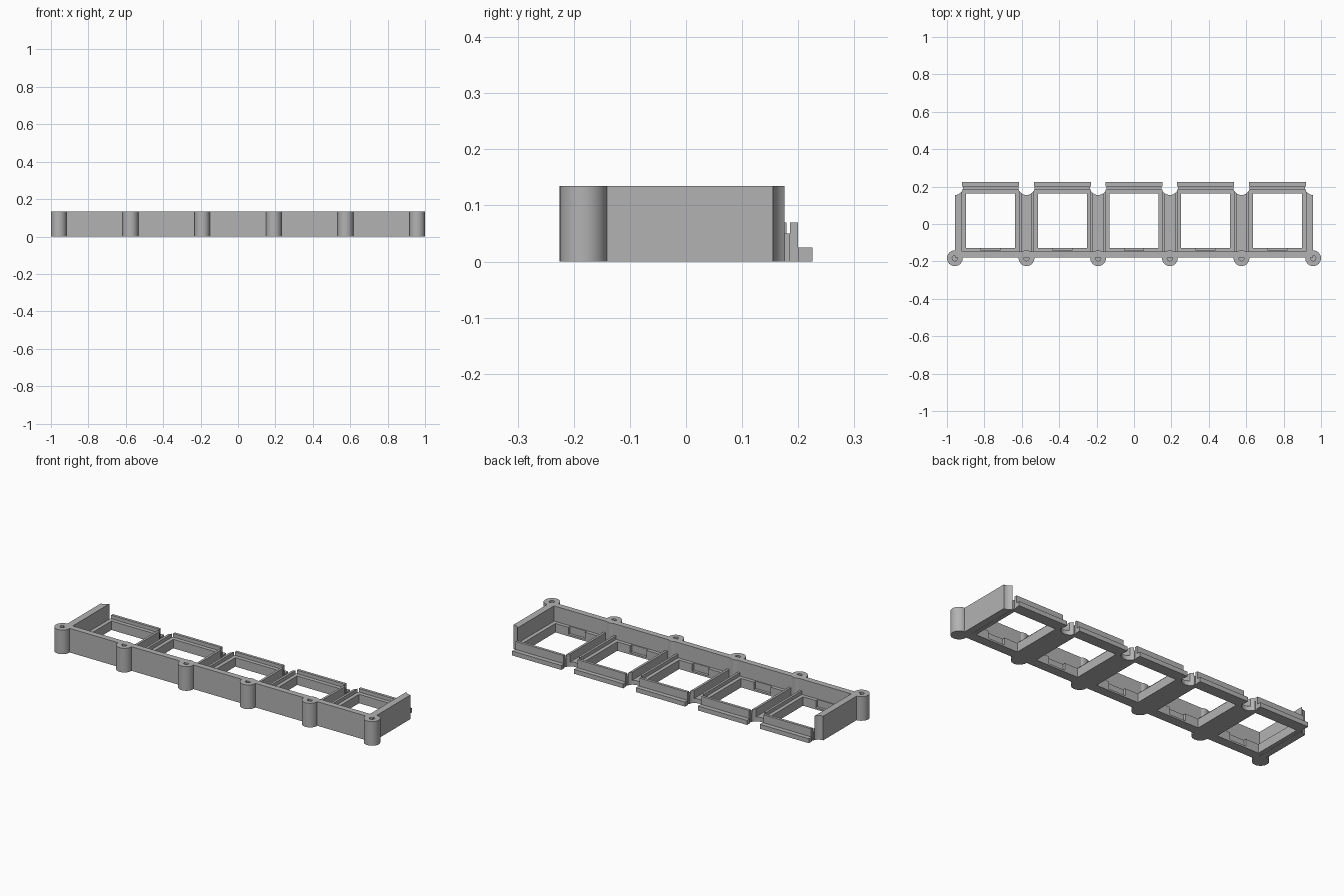
import bpy, bmesh, math

if "Cube" in bpy.data.objects:
    bpy.data.objects.remove(bpy.data.objects["Cube"])

PITCH = 0.3832          # distance between screw posts
HEIGHT = 0.135
POST_Y, POST_R = -0.183, 0.042
SCOOP_Y, SCOOP_R = 0.2, 0.045
POSTS = [(i - 2.5) * PITCH for i in range(6)]
BAYS = [(i - 2) * PITCH for i in range(5)]

grey = bpy.data.materials.new("plain grey")
grey.diffuse_color = (0.45, 0.45, 0.45, 1)
grey.use_nodes = True
grey.node_tree.nodes["Principled BSDF"].inputs["Base Color"].default_value = grey.diffuse_color


def finish(name, bm, smooth=False):
    bmesh.ops.recalc_face_normals(bm, faces=bm.faces[:])
    me = bpy.data.meshes.new(name)
    bm.to_mesh(me)
    bm.free()
    me.materials.append(grey)
    ob = bpy.data.objects.new(name, me)
    bpy.context.collection.objects.link(ob)
    if smooth:
        bpy.context.view_layer.objects.active = ob
        ob.select_set(True)
        bpy.ops.object.shade_smooth_by_angle(angle=math.radians(30))
        ob.select_set(False)
    return ob


def prism(bm, outline, z0, z1):
    face = bm.faces.new([bm.verts.new((x, y, z0)) for x, y in outline])
    ext = bmesh.ops.extrude_face_region(bm, geom=[face])
    # keep the bottom cap and lift the copy
    top = [g for g in ext["geom"] if isinstance(g, bmesh.types.BMVert)]
    bmesh.ops.translate(bm, verts=top, vec=(0, 0, z1 - z0))
    if not face.is_valid:
        return
    if len([f for f in bm.faces if f == face]) == 0:
        bm.faces.new(face.verts)


def box(bm, x0, x1, y0, y1, z0, z1):
    prism(bm, [(x0, y0), (x1, y0), (x1, y1), (x0, y1)], z0, z1)


def scooped(bm, xc, d0, d1, y0, z0, z1, steps=10):
    """Bar running back from y0, its rear end hollowed by a round scoop."""
    ds = [d1 + (d0 - d1) * i / steps for i in range(steps + 1)]
    arc = [(xc + d, SCOOP_Y - math.sqrt(SCOOP_R ** 2 - d * d)) for d in ds]
    prism(bm, [(xc + d0, y0), (xc + d1, y0)] + arc, z0, z1)


# Front wall
bm = bmesh.new()
box(bm, POSTS[0], POSTS[-1], -0.18, -0.147, 0, HEIGHT)
finish("front_wall", bm)

# End walls
for name, xc, d0, d1 in (("left_end_wall", POSTS[0], 0, 0.038),
                         ("right_end_wall", POSTS[-1], -0.038, 0)):
    bm = bmesh.new()
    scooped(bm, xc, d0, d1, -0.16, 0, HEIGHT)
    finish(name, bm, True)

# Ribs between bays: two raised edges with a channel between them
for i, xc in enumerate(POSTS[1:-1]):
    bm = bmesh.new()
    scooped(bm, xc, -0.027, 0.027, -0.15, 0, 0.025)
    scooped(bm, xc, -0.04, -0.027, -0.15, 0, 0.07)
    scooped(bm, xc, 0.027, 0.04, -0.15, 0, 0.07)
    finish(f"rib_{i + 1}", bm, True)

# Screw posts with a blind hole in the top
for i, xc in enumerate(POSTS):
    bm = bmesh.new()
    n = 40
    levels = [(POST_R, 0), (POST_R, HEIGHT), (0.014, HEIGHT), (0.014, 0.03)]
    rings = [[bm.verts.new((xc + r * math.cos(2 * math.pi * k / n),
                            POST_Y + r * math.sin(2 * math.pi * k / n), z))
              for k in range(n)] for r, z in levels]
    for a, b in zip(rings, rings[1:]):
        for k in range(n):
            m = (k + 1) % n
            bm.faces.new((a[k], a[m], b[m], b[k]))
    bm.faces.new(rings[0])
    bm.faces.new(rings[-1])
    finish(f"screw_post_{i + 1}", bm, True)

# Window frames: lip, recessed front notch, rear ridge and rear rail
LIP = 0.05
for i, c in enumerate(BAYS):
    bm = bmesh.new()
    for s in (-1, 1):
        side = sorted((c + s * 0.131, c + s * 0.1525))
        box(bm, *side, -0.147, 0.185, 0, LIP)
        front = sorted((c + s * 0.051, c + s * 0.131))
        box(bm, *front, -0.147, -0.127, 0, LIP)
    box(bm, c - 0.051, c + 0.051, -0.147, -0.142, 0, LIP)
    box(bm, c - 0.051, c + 0.051, -0.142, -0.127, 0, 0.01)
    box(bm, c - 0.131, c + 0.131, 0.163, 0.185, 0, LIP)
    finish(f"window_lip_{i + 1}", bm)

    bm = bmesh.new()
    box(bm, c - 0.148, c + 0.148, 0.185, 0.2, 0, 0.07)
    finish(f"rear_ridge_{i + 1}", bm)

    bm = bmesh.new()
    box(bm, c - 0.152, c + 0.152, 0.2, 0.225, 0, 0.025)
    finish(f"rear_rail_{i + 1}", bm)
